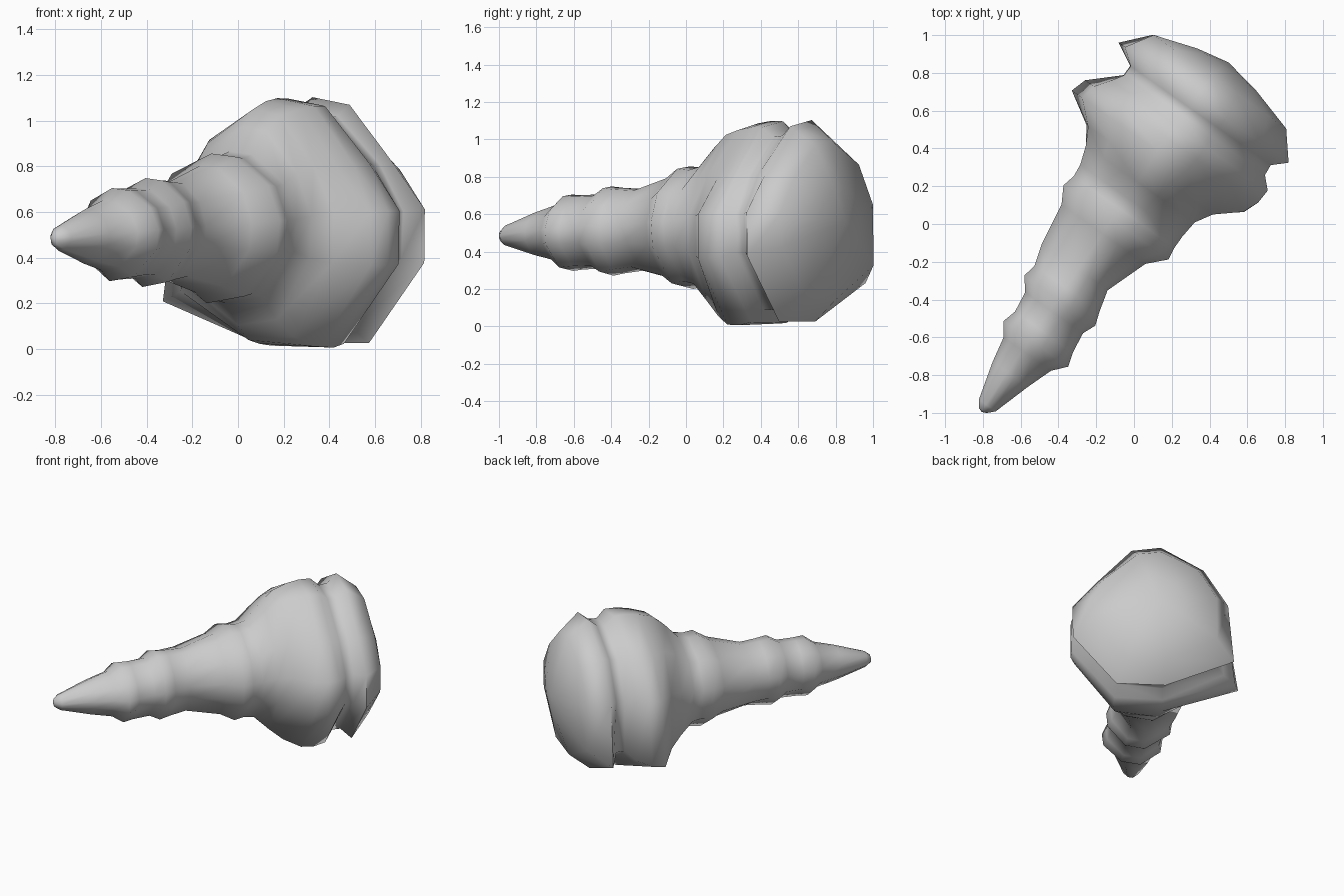
import bpy, bmesh, math
from mathutils import Vector

TIP = Vector((-0.79, -0.97, 0.485))
AXIS = Vector((0.577, 0.817, 0.035))
SIDE = Vector((0.817, -0.577, 0))
UP = Vector((0, 0, 1))

# Profile rings: distance along axis, left, right and vertical radius, rim flare
RINGS = [
    (-0.02, .025, .025, .03, 0), (0.015, .05, .06, .055, 0),
    (0.22, .107, .125, .12, 0), (0.36, .135, .176, .155, 0),
    (0.43, .186, .238, .205, 0), (0.505, .165, .215, .20, 0),
    (0.62, .18, .2, .20, 0), (0.69, .236, .23, .24, 0),
    (0.765, .222, .205, .23, 0), (0.88, .258, .175, .22, 0),
    (1.11, .293, .258, .28, 0), (1.20, .345, .345, .33, 0),
    (1.27, .328, .335, .32, 0), (1.34, .335, .335, .335, .1),
    (1.44, .37, .345, .44, .4), (1.53, .42, .40, .515, .7),
    (1.635, .535, .525, .545, 1.25), (1.72, .52, .56, .555, 1.15),
    (1.80, .46, .565, .55, .9), (1.86, .42, .505, .49, .6),
    (1.92, .42, .50, .495, .6), (1.985, .505, .57, .55, 1),
    (2.125, .415, .455, .43, .6), (2.20, .18, .2, .19, .3),
]
# Uneven rim: corner angle in degrees -> radius multiplier at full flare
RIM = {6: 1, 35: .84, 73: .98, 94: 1, 133: .95, 168: 1,
       209: 1.21, 262: .97, 296: 1.07, 342: 1.04}
SIDES = len(RIM)


def ring_points(s, left, right, vert, flare):
    for deg, factor in RIM.items():
        a = math.radians(deg)
        k = 1 + (factor - 1) * flare
        u = (right if math.cos(a) > 0 else left) * math.cos(a) * k
        yield TIP + AXIS * s + SIDE * u + UP * (vert * math.sin(a) * k)


# Ringed spire with flared head, lofted along its axis
bm = bmesh.new()
loops = [[bm.verts.new(p) for p in ring_points(*r)] for r in RINGS]
for a, b in zip(loops, loops[1:]):
    for i in range(SIDES):
        j = (i + 1) % SIDES
        bm.faces.new((a[i], a[j], b[j], b[i]))

# Closed tip and domed head
for loop, s in ((loops[0], -0.03), (loops[-1], 2.235)):
    c = bm.verts.new(TIP + AXIS * s)
    for i in range(SIDES):
        bm.faces.new((loop[i], loop[(i + 1) % SIDES], c))
bmesh.ops.recalc_face_normals(bm, faces=bm.faces)
mesh = bpy.data.meshes.new("ringed_spire")
bm.to_mesh(mesh)
bm.free()
obj = bpy.data.objects.new("ringed_spire", mesh)
bpy.context.collection.objects.link(obj)
bpy.context.view_layer.objects.active = obj
obj.select_set(True)
bpy.ops.object.shade_smooth_by_angle(angle=math.radians(80))
